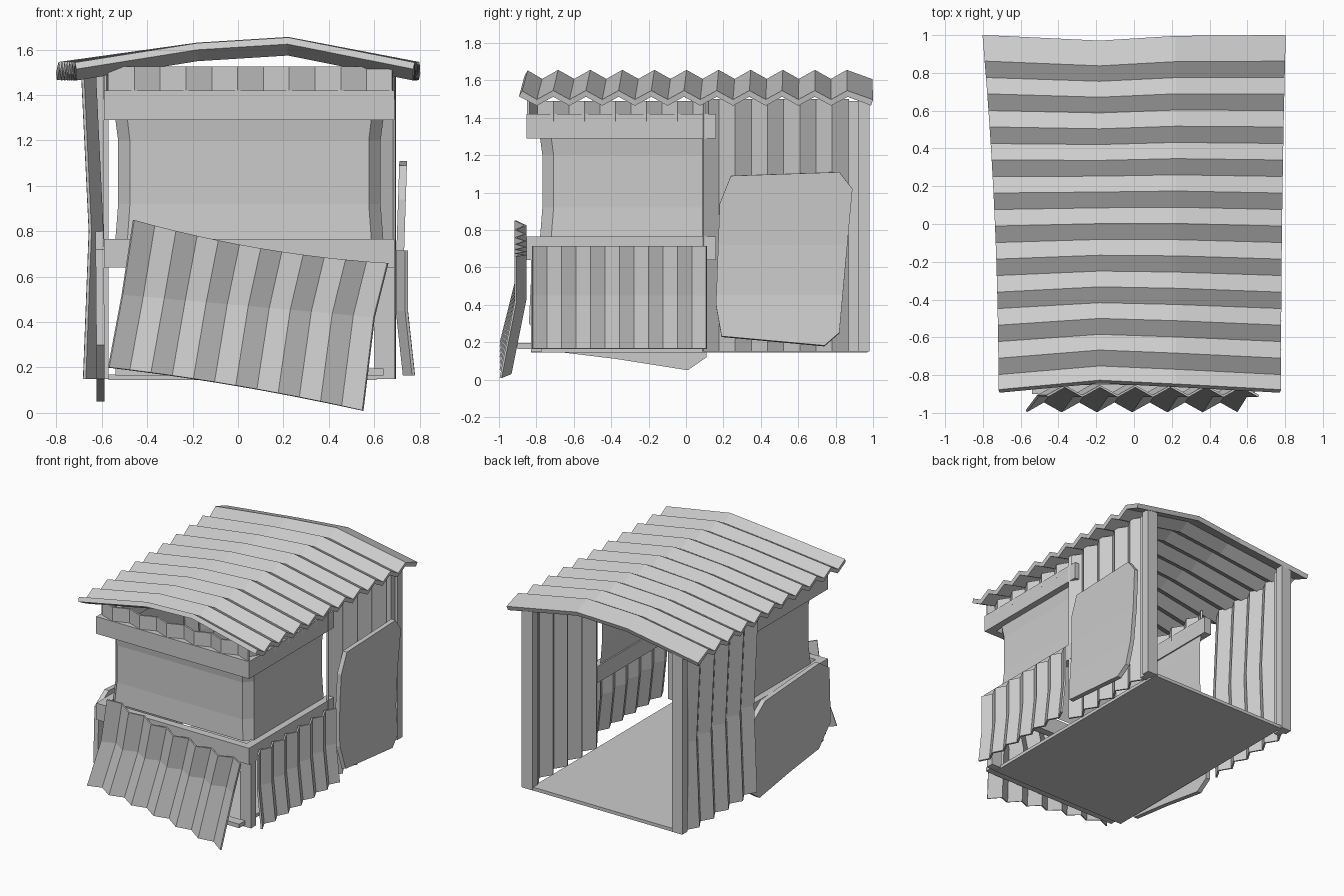
import bpy
import bmesh

cube = bpy.data.objects.get("Cube")
if cube:
    bpy.data.objects.remove(cube, do_unlink=True)

GREY = (0.6, 0.6, 0.6, 1)
grey = bpy.data.materials.new("plain grey")
grey.use_nodes = True
grey.diffuse_color = GREY
grey.node_tree.nodes["Principled BSDF"].inputs["Base Color"].default_value = GREY


def add(name, verts, faces, thickness=0):
    mesh = bpy.data.meshes.new(name)
    mesh.from_pydata(verts, [], faces)
    mesh.materials.append(grey)
    obj = bpy.data.objects.new(name, mesh)
    bpy.context.collection.objects.link(obj)
    if thickness:
        mod = obj.modifiers.new("thickness", "SOLIDIFY")
        mod.thickness = thickness
        mod.offset = 0
    return obj


def grid(name, columns, rows, point, thickness=0):
    """Sheet of columns x rows cells; point(i, j) places each corner."""
    verts = [point(i, j) for j in range(rows + 1) for i in range(columns + 1)]
    w = columns + 1
    faces = [(j * w + i, j * w + i + 1, (j + 1) * w + i + 1, (j + 1) * w + i)
             for j in range(rows) for i in range(columns)]
    return add(name, verts, faces, thickness)


def box(name, x, y, z):
    verts = [(a, b, c) for c in z for b in y for a in x]
    faces = [(0, 2, 3, 1), (4, 5, 7, 6), (0, 1, 5, 4),
             (2, 6, 7, 3), (0, 4, 6, 2), (1, 3, 7, 5)]
    return add(name, verts, faces)


def zig(i, depth):
    return depth if i % 2 else -depth


def lerp(a, b, t):
    return a + (b - a) * t


def side_sheet(name, bands, y, profile, depth):
    """Corrugated wall along y; profile lists (x, z) from bottom to top."""
    def point(i, j):
        x, z = profile[j]
        return (x + zig(i, depth), lerp(y[0], y[1], i / bands), z)
    return grid(name, bands, len(profile) - 1, point, 0.014)


def side_plate(name, outline, bends, thickness):
    """Flat patch in the yz plane, bent in x at the given (z, x) heights."""
    bm = bmesh.new()
    bm.faces.new([bm.verts.new((0, y, z)) for y, z in outline])
    for z, _ in bends[1:-1]:
        bmesh.ops.bisect_plane(bm, geom=bm.verts[:] + bm.edges[:] + bm.faces[:],
                               plane_co=(0, 0, z), plane_no=(0, 0, 1))
    for v in bm.verts:
        for (z0, x0), (z1, x1) in zip(bends, bends[1:]):
            if z0 <= v.co.z <= z1 + 0.001:
                v.co.x = lerp(x0, x1, (v.co.z - z0) / (z1 - z0))
    obj = add(name, [], [], thickness)
    bm.to_mesh(obj.data)
    bm.free()
    return obj


# Floor and the rail under the front sheet
box("floor", (-0.57, 0.61), (-0.83, 0.97), (0.145, 0.17))
box("front_batten", (-0.54, 0.64), (-0.9, -0.83), (0.165, 0.195))

# Posts
for side, x in (("left", (0.6, 0.69)), ("right", (-0.655, -0.57))):
    box(side + "_back_post", x, (0.92, 0.98), (0.15, 1.5))
    box(side + "_back_post_inner", (x[0] + 0.02, x[1] - 0.02), (0.87, 0.92), (0.15, 1.49))
box("left_front_post", (0.6, 0.69), (-0.83, -0.77), (0.15, 0.65))

# Beams above and below the window band
for level, z in (("lower", (0.64, 0.765)), ("upper", (1.29, 1.42))):
    box(level + "_front_beam", (-0.59, 0.69), (-0.853, -0.795), z)
    box(level + "_left_beam", (0.63, 0.69), (-0.795, 0.16), z)
    box(level + "_right_beam", (-0.59, -0.53), (-0.795, 0.16), z)

# Wraparound window band with clipped corners, pinched at mid height
RING = [(-1, 0.11), (-1, -0.72), (-0.91, -0.78), (0.91, -0.78), (1, -0.72), (1, 0.11)]
LEVELS = [(0.765, 0), (0.92, 0.012), (1.2, 0.012), (1.29, 0)]


def window_point(i, j):
    x, y = RING[i]
    z, inset = LEVELS[j]
    return (0.05 + x * (0.59 - inset), y + (inset if y < 0 else 0), z)


grid("window_band", 5, 3, window_point)

# Corrugated strips above the windows
grid("front_top_strip", 11, 1,
     lambda i, j: (lerp(-0.57, 0.68, i / 11), -0.822 - zig(i, 0.022), (1.38, 1.525)[j]), 0.014)
side_sheet("left_top_strip", 11, (-0.79, 0.12), [(0.66, 1.38), (0.66, 1.49)], 0.025)
side_sheet("right_top_strip", 11, (-0.79, 0.12), [(-0.56, 1.38), (-0.56, 1.49)], 0.025)

# Corrugated side walls; the lower one hangs outside its beam and flares out
side_sheet("left_lower_sheet", 12, (-0.82, 0.11),
           [(0.753, 0.165), (0.722, 0.45), (0.722, 0.715)], -0.02)
side_sheet("left_back_wall", 9, (0.09, 0.868), [(0.66, 0.15), (0.66, 1.5)], -0.028)
side_sheet("right_back_wall", 9, (0.12, 0.9),
           [(-0.65, 0.15), (-0.625, 0.8), (-0.658, 1.49)], 0.026)

# Leaning front sheet: left and right edge points from top to bottom, y, sag
EDGES = [((-0.46, 0.85), (0.66, 0.66), -0.885, -0.03),
         ((-0.51, 0.52), (0.6, 0.42), -0.885, 0),
         ((-0.57, 0.2), (0.55, 0.01), -0.965, 0.015)]


def front_sheet_point(i, j):
    a, b, y, sag = EDGES[j]
    t = i / 12
    z = lerp(a[1], b[1], t) + sag * 4 * t * (1 - t)
    return (lerp(a[0], b[0], t), y + zig(i, 0.026), z)


grid("front_sheet", 12, 2, front_sheet_point, 0.012)

# Patched plates on both sides
side_plate("left_plate",
           [(0.24, 1.09), (0.82, 1.11), (0.89, 1.02), (0.82, 0.25),
            (0.74, 0.18), (0.19, 0.23), (0.16, 0.4), (0.18, 0.94)],
           [(0.17, 0.76), (0.45, 0.72), (0.72, 0.715), (1.12, 0.728)], 0.034)
side_plate("right_plate",
           [(0.11, 0.12), (0.01, 0.05), (-0.37, 0.11), (-0.7, 0.15),
            (-0.84, 0.3), (-0.82, 0.72), (-0.7, 0.8), (-0.05, 0.76), (0.1, 0.65)],
           [(0.04, -0.605), (0.23, -0.605), (0.81, -0.61)], 0.036)

# Corrugated roof: x, z, front y and back y of each fold line
FOLDS = [(-0.715, 1.505, -0.885, 0.995), (-0.18, 1.59, -0.835, 0.965),
         (0.22, 1.615, -0.855, 0.99), (0.775, 1.505, -0.885, 0.995)]
BANDS = 21


def roof_point(i, j):
    x, z, front, back = FOLDS[j]
    t = 1 if i == BANDS else i * 0.0465
    # The eaves spread towards the back
    if j in (0, 3):
        x += (-0.085 if j == 0 else 0.025) * t * t
    return (x, lerp(front, back, t), z - zig(i, 0.024))


grid("roof", BANDS, 3, roof_point, 0.034)
